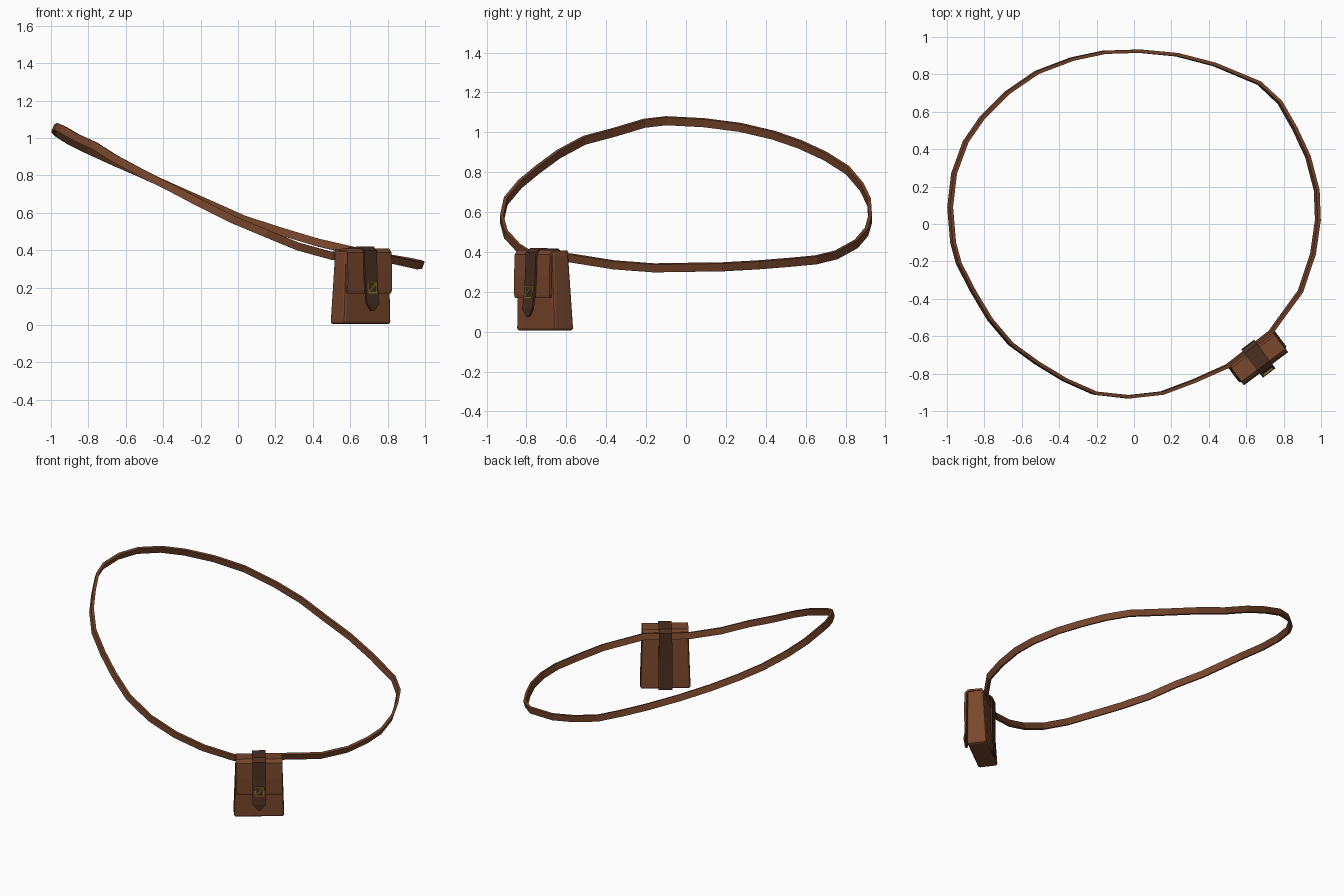
import bpy, bmesh, math
from mathutils import Vector

if "Cube" in bpy.data.objects:
    bpy.data.objects.remove(bpy.data.objects["Cube"])


def material(name, rgb):
    m = bpy.data.materials.new(name)
    m.diffuse_color = (*rgb, 1)
    m.use_nodes = True
    m.node_tree.nodes["Principled BSDF"].inputs["Base Color"].default_value = m.diffuse_color
    return m


LEATHER = material("brown_leather", (0.19, 0.062, 0.025))
DARK = material("dark_leather", (0.07, 0.028, 0.014))
BRASS = material("brass", (0.30, 0.19, 0.03))


def add_object(name, verts, faces, mat):
    mesh = bpy.data.meshes.new(name)
    mesh.from_pydata(verts, [], faces)
    bm = bmesh.new()
    bm.from_mesh(mesh)
    bmesh.ops.recalc_face_normals(bm, faces=bm.faces)
    bm.to_mesh(mesh)
    bm.free()
    mesh.materials.append(mat)
    ob = bpy.data.objects.new(name, mesh)
    bpy.context.collection.objects.link(ob)
    return ob


def place(ob):
    """Move a pouch part from pouch space (x wide, y inward) to the belt."""
    ob.location = (0.657, -0.709, 0)
    ob.rotation_euler.z = math.atan2(0.6, 0.8)
    return ob


def bevel(ob, width, segments=1):
    b = ob.modifiers.new("bevel", 'BEVEL')
    b.width, b.segments = width, segments
    b.limit_method = 'ANGLE'


def ribbon(name, rows, thickness, mat):
    """Leather sheet through rows of (y, z, half width)."""
    verts = [(s * hw, y, z) for y, z, hw in rows for s in (-1, 1)]
    faces = [(i, i + 1, i + 3, i + 2) for i in range(0, len(verts) - 2, 2)]
    ob = place(add_object(name, verts, faces, mat))
    s = ob.modifiers.new("thickness", 'SOLIDIFY')
    s.thickness, s.offset = thickness, 0
    return ob


# Belt: flat band along a sagging, tilted loop
path = [Vector(p) for p in (
    (.03, .924, .565), (.23, .905, .50), (.43, .853, .44), (.67, .753, .385),
    (.78, .65, .36), (.86, .51, .347), (.93, .36, .335), (.977, .18, .325),
    (.983, .02, .323), (.957, -.16, .32), (.89, -.36, .335), (.73, -.58, .37),
    (.5, -.76, .37), (.32, -.84, .42), (.15, -.904, .49), (-.03, -.924, .565),
    (-.21, -.904, .655), (-.37, -.833, .74), (-.52, -.742, .815), (-.66, -.64, .89),
    (-.77, -.51, .96), (-.86, -.36, 1.0), (-.937, -.21, 1.045),
    (-.967, -.1, 1.058), (-.983, .09, 1.048), (-.962, .27, 1.025),
    (-.9, .44, .985), (-.81, .57, .94), (-.68, .70, .88), (-.52, .81, .81),
    (-.33, .882, .725), (-.16, .918, .65))]
n = len(path)
loop_up = Vector((0.35, 0, 0.94))
verts, faces = [], []
for i, p in enumerate(path):
    t = (path[(i + 1) % n] - path[i - 1]).normalized()
    up = (loop_up - t * loop_up.dot(t)).normalized()
    out = t.cross(up)
    verts += [p + out * a * 0.009 + up * b * 0.021
              for a, b in ((-1, -1), (1, -1), (1, 1), (-1, 1))]
    j = (i + 1) % n
    faces += [(4 * i + k, 4 * i + (k + 1) % 4, 4 * j + (k + 1) % 4, 4 * j + k)
              for k in range(4)]
add_object("belt", verts, faces, LEATHER)

# Pouch body: box slightly wider and deeper at the base
body = [(s * hw, y, z)
        for z, hw, y0, y1 in ((0.005, .159, -.060, .067), (.398, .146, -.062, .043))
        for s, y in ((-1, y0), (1, y0), (1, y1), (-1, y1))]
box = [(0, 1, 2, 3), (4, 5, 6, 7)] + [(k, (k + 1) % 4, 4 + (k + 1) % 4, 4 + k)
                                      for k in range(4)]
bevel(place(add_object("pouch_body", body, box, LEATHER)), 0.014, 2)

# Flap folded over the top and down the front
ribbon("pouch_flap", [(.040, .385, .144), (.030, .400, .146), (-.055, .402, .146),
                      (-.070, .385, .148), (-.074, .28, .148),
                      (-.073, .185, .148), (-.071, .17, .143)], 0.014, LEATHER)

# Closing strap: up the back over the belt, across the top, pointed at the front
ribbon("closing_strap", [(.076, .005, .043), (.072, .20, .043), (.073, .395, .042),
                         (.052, .412, .042), (-.058, .414, .042), (-.082, .395, .042),
                         (-.086, .28, .042), (-.093, .19, .042), (-.104, .115, .042),
                         (-.102, .075, .010)], 0.011, DARK)

# Buckle: square brass frame with a diagonal prong
frame = [(sx * r, y, 0.2 + sz * r) for y in (-.106, -.095) for r in (.031, .023)
         for sx, sz in ((-1, -1), (1, -1), (1, 1), (-1, 1))]
ring = []
for k in range(4):
    q = (k + 1) % 4
    ring += [(k, q, 4 + q, 4 + k), (8 + k, 8 + q, 12 + q, 12 + k),
             (k, q, 8 + q, 8 + k), (4 + k, 4 + q, 12 + q, 12 + k)]
place(add_object("buckle_frame", frame, ring, BRASS))
prong = [(x, y, z) for y in (-.108, -.098)
         for x, z in ((-.027, .179), (-.021, .173), (.027, .221), (.021, .227))]
place(add_object("buckle_prong", prong, box, BRASS))
